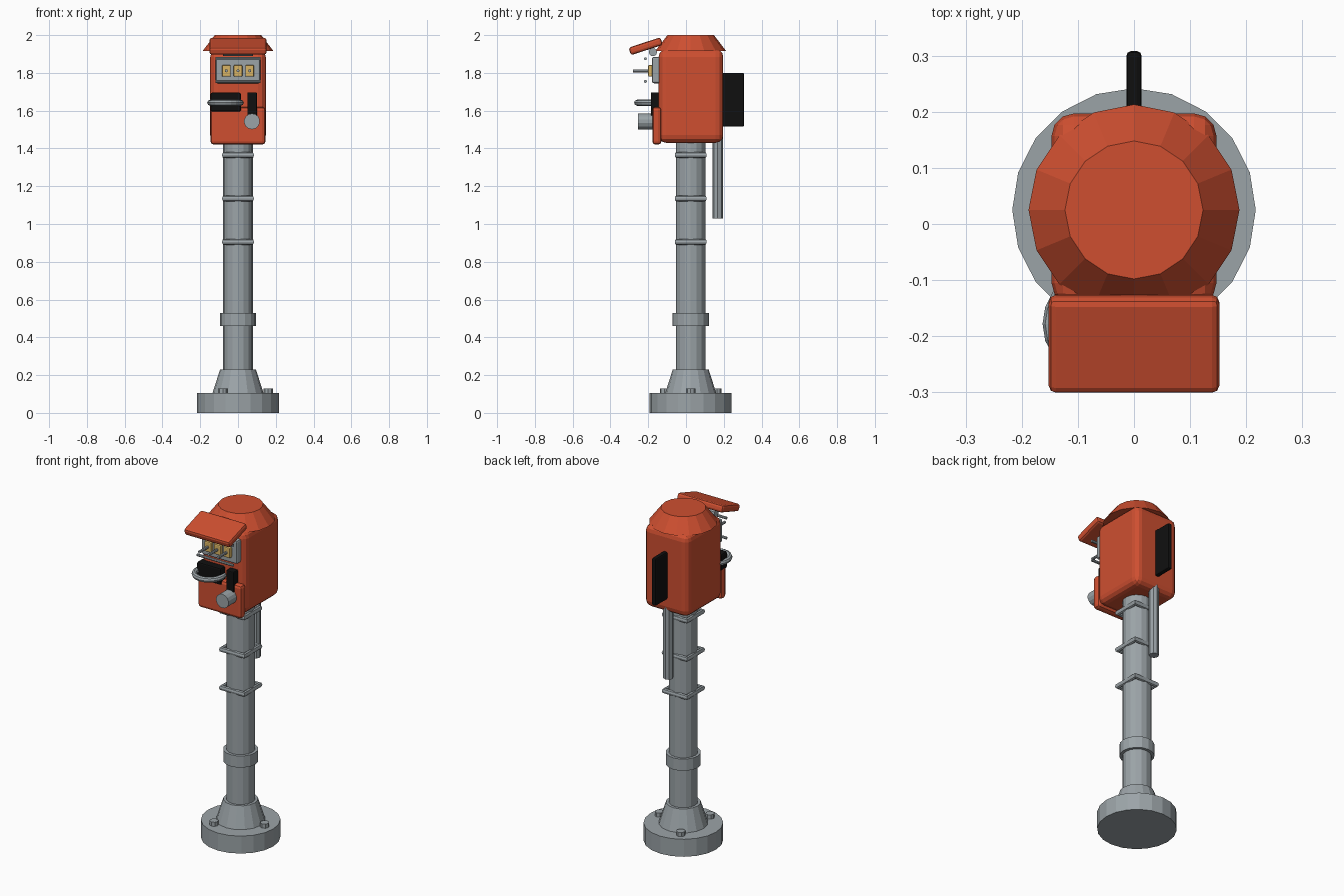
import bpy, math
from math import pi, radians

if "Cube" in bpy.data.objects:
    bpy.data.objects.remove(bpy.data.objects["Cube"])

def material(name, r, g, b):
    m = bpy.data.materials.new(name)
    m.diffuse_color = (r, g, b, 1)
    m.use_nodes = True
    m.node_tree.nodes["Principled BSDF"].inputs["Base Color"].default_value = m.diffuse_color
    return m

RED = material("red paint", 0.62, 0.078, 0.03)
GREY = material("grey metal", 0.33, 0.37, 0.39)
BLACK = material("black rubber", 0.005, 0.005, 0.005)
YELLOW = material("yellow dial", 0.70, 0.46, 0.13)
CY = 0.025  # y of the pole axis

def finish(name, mat):
    o = bpy.context.object
    o.name = name
    o.data.materials.append(mat)
    return o

def cone(name, mat, loc, r1, r2, depth, sides, rot=(0, 0, 0)):
    bpy.ops.mesh.primitive_cone_add(vertices=sides, radius1=r1, radius2=r2,
                                    depth=depth, location=loc, rotation=rot)
    return finish(name, mat)

def upright(name, mat, z0, z1, r1, r2=None, sides=16, x=0, y=CY):
    return cone(name, mat, (x, y, (z0 + z1) / 2), r1, r1 if r2 is None else r2, z1 - z0, sides)

def box(name, mat, x, y, z, bevel=0, segs=2, tilt=0):
    """Box from (min, max) ranges, with optional rounded edges."""
    loc = [(a + b) / 2 for a, b in (x, y, z)]
    bpy.ops.mesh.primitive_cube_add(size=1, location=loc, rotation=(tilt, 0, 0))
    o = finish(name, mat)
    for v in o.data.vertices:
        for i, (a, b) in enumerate((x, y, z)):
            v.co[i] *= b - a
    if bevel:
        m = o.modifiers.new("rounding", 'BEVEL')
        m.width, m.segments = bevel, segs
    return o

def torus(name, mat, loc, major, minor, segs, msegs, turn=0):
    bpy.ops.mesh.primitive_torus_add(location=loc, rotation=(0, 0, turn), major_radius=major,
                                     minor_radius=minor, major_segments=segs, minor_segments=msegs)
    return finish(name, mat)

# Base, bolts and pole
upright("base_disc", GREY, 0, 0.105, 0.217, sides=20)
upright("base_cone", GREY, 0.105, 0.23, 0.135, 0.095)
for i in range(3):
    a = i * 2 * pi / 3
    upright(f"base_bolt_{i}", GREY, 0.1, 0.13, 0.025, sides=8,
            x=0.16 * math.cos(a), y=CY + 0.16 * math.sin(a))
upright("pole", GREY, 0.2, 1.46, 0.079)
upright("pole_collar", GREY, 0.46, 0.53, 0.096)
for i, z in enumerate((0.905, 1.135, 1.365)):
    torus(f"square_clamp_{i}", GREY, (0, CY, z), 0.104, 0.016, 4, 8, pi / 4)
upright("rear_conduit", GREY, 1.03, 1.47, 0.028, sides=8, y=0.168)

# Head housing, cap and visor
box("housing", RED, (-0.147, 0.147), (-0.145, 0.197), (1.43, 1.925), 0.04, 3)
upright("cap", RED, 1.915, 2.0, 0.188, 0.123)
box("visor", RED, (-0.152, 0.152), (-0.3025, -0.1245), (1.92, 1.962), 0.013, 2, radians(18))
cone("visor_lamp", GREY, (0, -0.175, 1.91), 0.022, 0.022, 0.16, 10, (0, pi / 2, 0))
box("rear_fin", BLACK, (-0.0135, 0.0135), (0.18, 0.308), (1.515, 1.80), 0.008)
box("front_plate", RED, (-0.145, 0.145), (-0.178, -0.13), (1.42, 1.62), 0.017)

# Counter display with three dials, levers and guard bars
box("display_frame", GREY, (-0.118, 0.118), (-0.18, -0.13), (1.745, 1.885), 0.01)
for i, x in enumerate((-0.062, 0, 0.062)):
    box(f"dial_{i}", YELLOW, (x - 0.023, x + 0.023), (-0.2, -0.17), (1.78, 1.842), 0.006)
    cone(f"dial_lever_{i}", GREY, (x, -0.23, 1.811), 0.008, 0.008, 0.1, 8, (pi / 2, 0, 0))
for i, z in enumerate((1.755, 1.875)):
    cone(f"guard_bar_{i}", GREY, (0, -0.215, z), 0.008, 0.008, 0.24, 8, (0, pi / 2, 0))

# Handset rest, slot and knob
box("handle_pad", BLACK, (-0.145, 0.015), (-0.186, -0.13), (1.595, 1.695), 0.008)
box("coin_slot", BLACK, (0.05, 0.1), (-0.186, -0.13), (1.57, 1.697), 0.005)
torus("ring_handle", GREY, (-0.066, -0.178, 1.642), 0.081, 0.016, 20, 8)
cone("knob", GREY, (0.074, -0.21, 1.543), 0.042, 0.042, 0.09, 14, (pi / 2, 0, 0))
